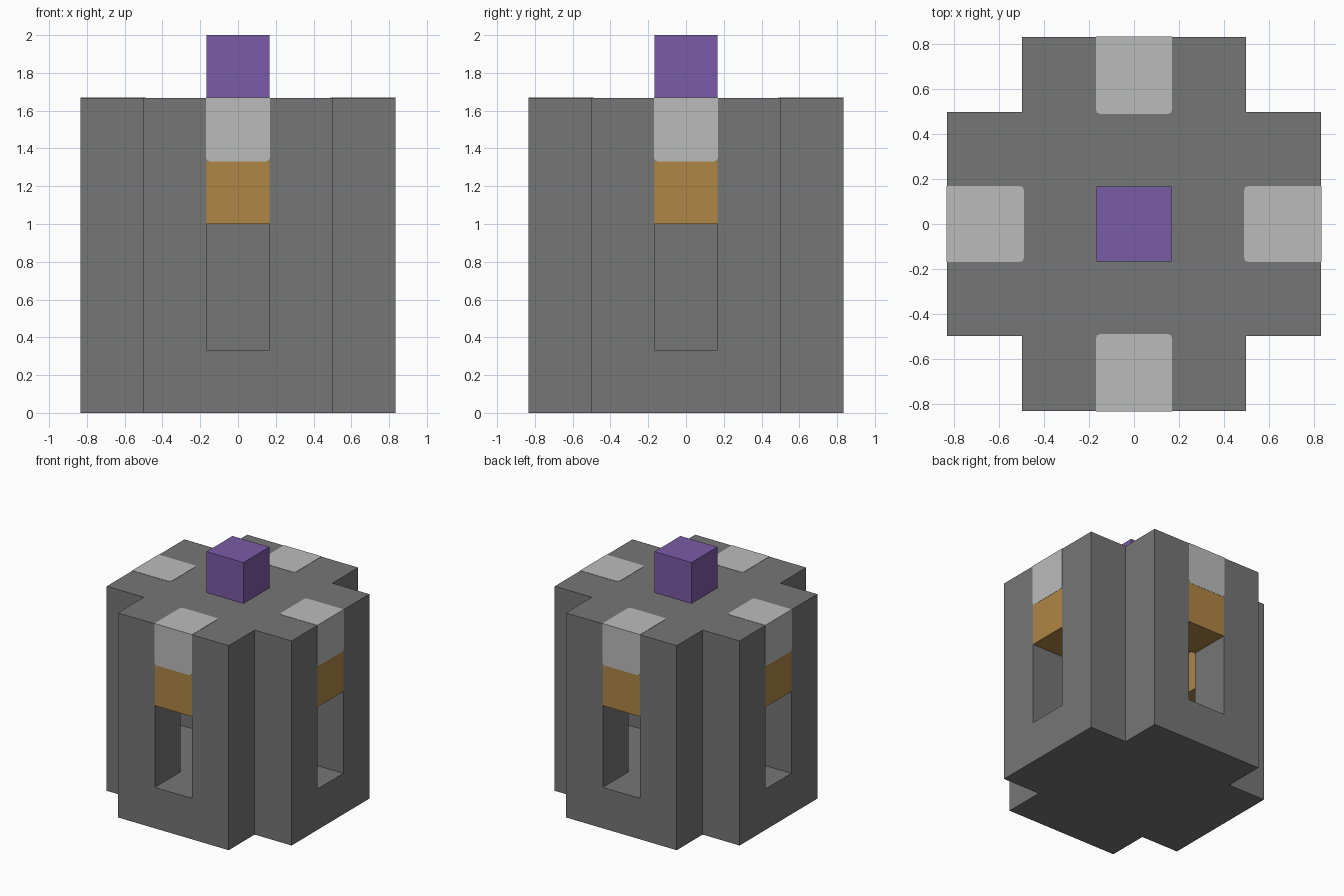
import bpy, bmesh
from mathutils import Vector
from itertools import product

if "Cube" in bpy.data.objects:
    bpy.data.objects.remove(bpy.data.objects["Cube"], do_unlink=True)

U = 1 / 3  # edge of one building block


def material(name, rgb):
    m = bpy.data.materials.new(name)
    m.use_nodes = True
    m.diffuse_color = (*rgb, 1)
    m.node_tree.nodes["Principled BSDF"].inputs["Base Color"].default_value = (*rgb, 1)
    return m


STONE = material("grey stone", (0.18, 0.18, 0.18))
PALE = material("pale grey", (0.50, 0.50, 0.50))
AMBER = material("amber", (0.43, 0.238, 0.058))
PURPLE = material("purple", (0.195, 0.104, 0.39))


def finish(name, bm, mat):
    mesh = bpy.data.meshes.new(name)
    bm.to_mesh(mesh)
    bm.free()
    mesh.materials.append(mat)
    obj = bpy.data.objects.new(name, mesh)
    bpy.context.scene.collection.objects.link(obj)
    return obj


def box(name, lo, hi, mat, rounded=None):
    """Box between two corners; edges chosen by the rule are rounded."""
    lo, hi = Vector(lo), Vector(hi)
    bm = bmesh.new()
    bmesh.ops.create_cube(bm, size=1)
    bmesh.ops.scale(bm, vec=hi - lo, verts=bm.verts)
    bmesh.ops.translate(bm, vec=(lo + hi) / 2, verts=bm.verts)
    if rounded:
        edges = [e for e in bm.edges if rounded((e.verts[0].co + e.verts[1].co) / 2)]
        bmesh.ops.bevel(bm, geom=edges, offset=0.02, segments=2, profile=0.5, affect='EDGES')
    return finish(name, bm, mat)


def is_stone(x, y, z):
    """Cross-shaped hollow tower with four openings and a central column."""
    a, b = sorted((abs(x), abs(y)))
    if b > 2 or a > 1 and b > 1 or not 0 <= z <= 4:
        return False
    if z in (0, 4) or b == 0:
        return True
    return b == 2 and a == 1


# Stone tower: only the exposed block sides, merged into large flat faces
bm = bmesh.new()
for cell in product(range(-2, 3), range(-2, 3), range(5)):
    if not is_stone(*cell):
        continue
    centre = Vector((cell[0], cell[1], cell[2] + 0.5))
    for axis, sign in product(range(3), (-1, 1)):
        n = Vector((0, 0, 0))
        n[axis] = sign
        if is_stone(*(int(c + d) for c, d in zip(cell, n))):
            continue
        u = Vector((n.y, n.z, n.x))
        v = n.cross(u)
        mid = centre + n / 2
        ring = [mid + (u * i + v * j) / 2 for i, j in ((-1, -1), (1, -1), (1, 1), (-1, 1))]
        bm.faces.new([bm.verts.new(p * U) for p in ring])
bmesh.ops.remove_doubles(bm, verts=bm.verts, dist=0.001)
bmesh.ops.dissolve_limit(bm, angle_limit=0.01, verts=bm.verts, edges=bm.edges)
bmesh.ops.triangulate(bm, faces=[f for f in bm.faces if len(f.verts) > 4])
finish("stone_tower", bm, STONE)

# Amber lintel and pale cap above each opening
H = U / 2
for i, side in enumerate(("front", "left", "back", "right")):
    lintel = box(side + "_lintel", (-H, -2.5 * U, 3 * U), (H, -1.5 * U, 4 * U), AMBER)
    cap = box(side + "_cap", (-0.17, -0.835, 1.332), (0.17, -0.49, 1.669), PALE,
              lambda m: abs(m.x) > 0.1 and (m.y > -0.5 or m.z < 1.34))
    for part in (lintel, cap):
        part.rotation_euler.z = i * 1.5707963

# Purple block on the roof
box("top_block", (-H, -H, 5 * U), (H, H, 6 * U), PURPLE)
